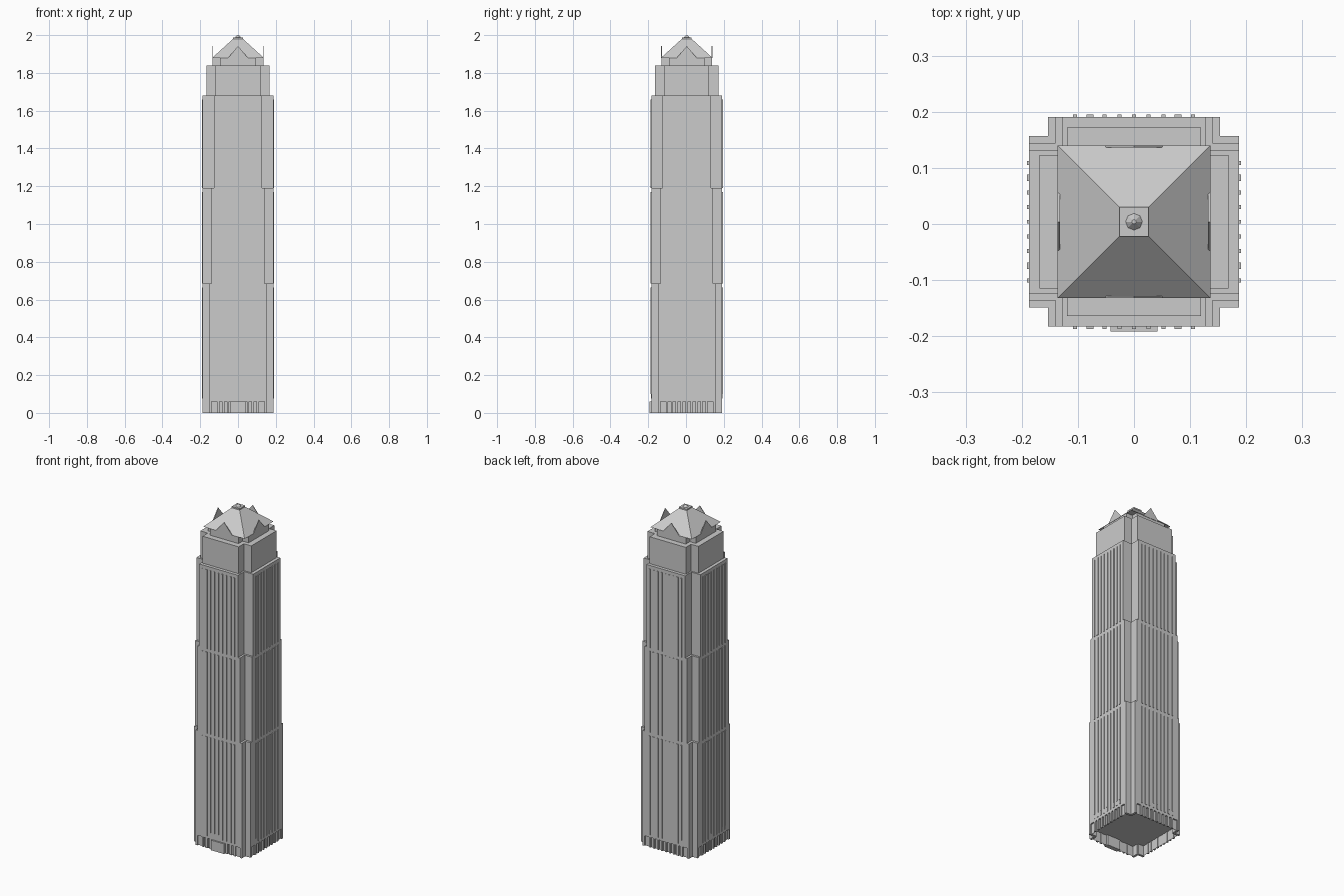
import bpy, bmesh, math
from mathutils import Matrix

if "Cube" in bpy.data.objects:
    bpy.data.objects.remove(bpy.data.objects["Cube"], do_unlink=True)

CY = 0.004          # tower axis, offset by the entrance canopy
ARM = 0.187         # reach of the tower arms

stone = bpy.data.materials.new("grey stone")
stone.use_nodes = True
GREY = (0.6, 0.6, 0.6, 1)
stone.diffuse_color = GREY
stone.node_tree.nodes["Principled BSDF"].inputs["Base Color"].default_value = GREY


def finish(name, bm):
    bmesh.ops.translate(bm, verts=bm.verts, vec=(0, CY, 0))
    mesh = bpy.data.meshes.new(name)
    bm.to_mesh(mesh)
    bm.free()
    mesh.materials.append(stone)
    obj = bpy.data.objects.new(name, mesh)
    bpy.context.collection.objects.link(obj)
    return obj


def box(bm, x0, x1, y0, y1, z0, z1, turn=0):
    size = Matrix.Diagonal((x1 - x0, y1 - y0, z1 - z0, 1))
    place = Matrix.Translation(((x0 + x1) / 2, (y0 + y1) / 2, (z0 + z1) / 2))
    spin = Matrix.Rotation(turn * math.pi / 2, 4, "Z")
    bmesh.ops.create_cube(bm, size=1, matrix=spin @ place @ size)


def cross_block(name, reach, half, z0, z1, open_bottom=False):
    """Prism with a plus-shaped plan: square with notched corners."""
    bm = bmesh.new()
    corner = [(reach, -half), (reach, half), (half, half)]
    plan = []
    for turn in range(4):
        c, s = [(1, 0), (0, 1), (-1, 0), (0, -1)][turn]
        plan += [(x * c - y * s, x * s + y * c) for x, y in corner]
    base = bm.faces.new([bm.verts.new((x, y, z0)) for x, y in plan])
    ext = bmesh.ops.extrude_face_region(bm, geom=[base], use_keep_orig=True)
    top = [v for v in ext["geom"] if isinstance(v, bmesh.types.BMVert)]
    bmesh.ops.translate(bm, verts=top, vec=(0, 0, z1 - z0))
    bmesh.ops.recalc_face_normals(bm, faces=bm.faces)
    if open_bottom:
        bmesh.ops.delete(bm, geom=[f for f in bm.faces
                                   if f.calc_center_median().z < z0 + 0.001], context="FACES")
    return finish(name, bm)


# Tower shaft: three tiers with deepening corner notches, then the setback
tiers = [("lower_tier", 0.153, 0.06, 0.685),
         ("middle_tier", 0.14, 0.685, 1.19),
         ("upper_tier", 0.128, 1.19, 1.68)]
for name, half, z0, z1 in tiers:
    cross_block(name, ARM, half, z0, z1)
cross_block("setback_block", 0.168, 0.119, 1.68, 1.84)
cross_block("roof_drum", 0.134, 0.095, 1.84, 1.88)

# Ground floor: recessed wall behind a row of piers
cross_block("ground_wall", ARM - 0.008, 0.145, 0, 0.06, open_bottom=True)
bm = bmesh.new()
for turn in range(4):
    for side in (-1, 1):
        edge = sorted((side * 0.14, side * 0.153))
        box(bm, *edge, -ARM, -ARM + 0.04, 0, 0.06, turn)
    for i in range(-4, 5):
        x = i * 0.0262
        box(bm, x - 0.006, x + 0.006, -ARM, -ARM + 0.01, 0, 0.06, turn)
finish("ground_piers", bm)

# Vertical fins on every tier, with thicker feet near the ground
bm = bmesh.new()
for turn in range(4):
    for i in range(-4, 5):
        x = i * 0.0262
        w = 0.006 if abs(i) == 3 else 0.0035
        for name, half, z0, z1 in tiers:
            box(bm, x - w, x + w, -ARM - 0.004, -ARM + 0.002, max(z0, 0.1), z1 - 0.02, turn)
        box(bm, x - w, x + w, -ARM - 0.003, -ARM + 0.002, 0.075, 0.1, turn)
finish("facade_fins", bm)

# Entrance on the front
bm = bmesh.new()
box(bm, -0.042, 0.042, -0.196, -0.17, 0, 0.06)
finish("entrance", bm)

# Hipped roof with a flat top
bm = bmesh.new()
bmesh.ops.create_cone(bm, cap_ends=True, segments=4, radius1=0.136 * math.sqrt(2),
                      radius2=0.026 * math.sqrt(2), depth=0.1,
                      matrix=Matrix.Translation((0, 0, 1.93)) @ Matrix.Rotation(math.pi / 4, 4, "Z"))
finish("hipped_roof", bm)

# Triangular gable on each side of the roof
bm = bmesh.new()
for turn in range(4):
    spin = Matrix.Rotation(turn * math.pi / 2, 4, "Z")
    rows = []
    for y in (-0.136, -0.132):
        rows.append([bm.verts.new(p) for p in
                     ((-0.054, y, 1.878), (0.054, y, 1.878), (0, y, 1.942))])
    a, b = rows
    bm.faces.new(a)
    bm.faces.new(b[::-1])
    for i in range(3):
        j = (i + 1) % 3
        bm.faces.new((a[j], a[i], b[i], b[j]))
    bmesh.ops.transform(bm, matrix=spin, verts=a + b)
finish("roof_gables", bm)

# Finial: square cap and eight-sided knob
bm = bmesh.new()
box(bm, -0.026, 0.026, -0.026, 0.026, 1.978, 1.988)
bmesh.ops.create_cone(bm, cap_ends=True, segments=8, radius1=0.015, radius2=0.004, depth=0.012,
                      matrix=Matrix.Translation((0, 0, 1.994)))
finish("finial", bm)
